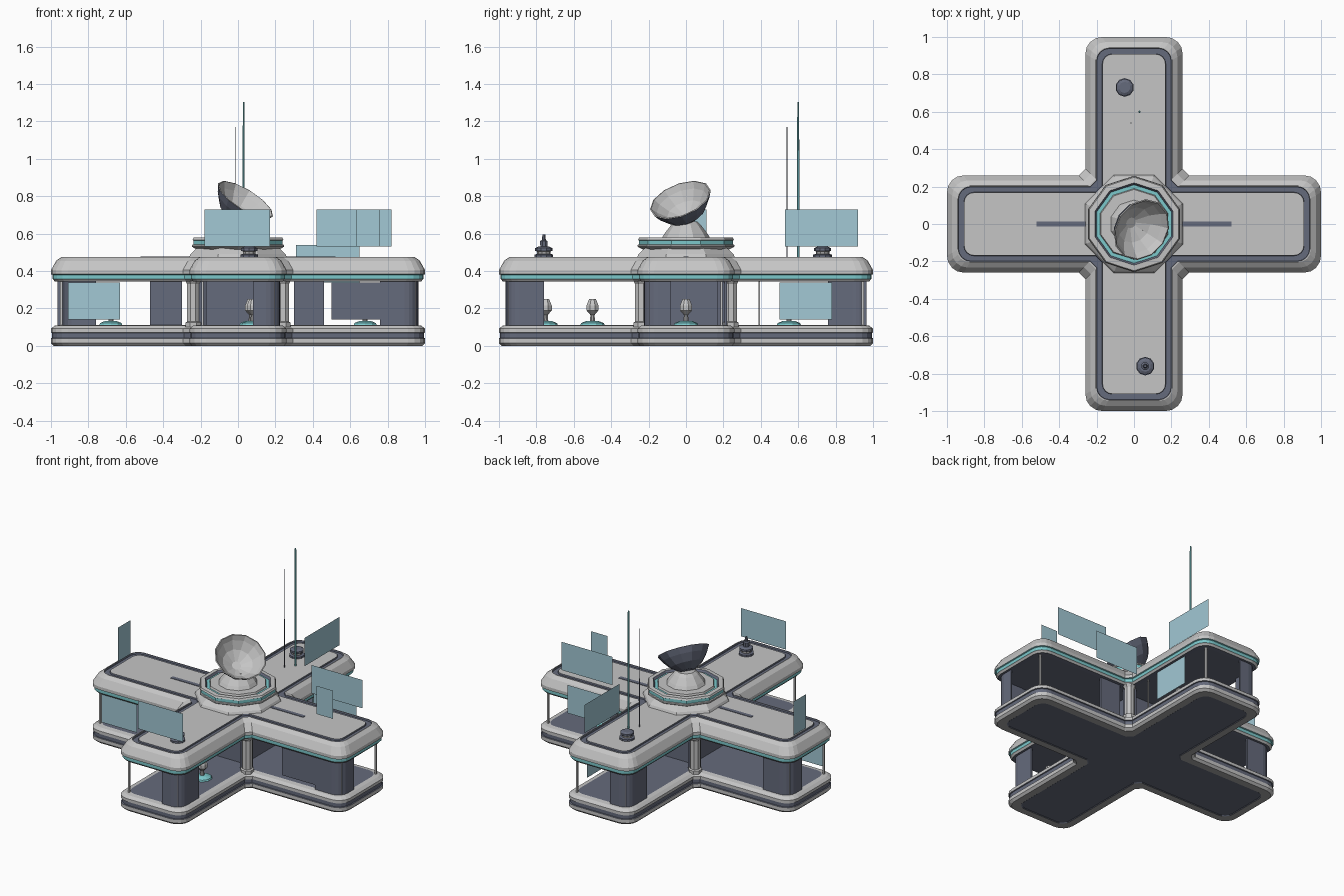
import bpy, bmesh, math
from mathutils import Vector, Matrix

if "Cube" in bpy.data.objects:
    bpy.data.objects.remove(bpy.data.objects["Cube"])

def mat(name, r, g, b):
    m = bpy.data.materials.new(name)
    m.diffuse_color = (r, g, b, 1)
    m.use_nodes = True
    m.node_tree.nodes["Principled BSDF"].inputs["Base Color"].default_value = m.diffuse_color
    return m

LIGHT = mat("light grey", .56, .56, .56)
MID = mat("mid grey", .37, .37, .37)
DARK = mat("dark blue grey", .13, .145, .2)
TEAL = mat("teal trim", .2, .58, .6)
GLASS = mat("hologram blue", .36, .58, .66)

def finish(name, bm, mats, normals=True):
    if normals:
        bmesh.ops.recalc_face_normals(bm, faces=bm.faces)
    me = bpy.data.meshes.new(name)
    bm.to_mesh(me)
    bm.free()
    for m in mats:
        me.materials.append(m)
    ob = bpy.data.objects.new(name, me)
    bpy.context.collection.objects.link(ob)
    return ob

def plus_ring(d, z):
    """Rounded cross outline, inset by d."""
    w, L, r, c = .26 - d, 1 - d, .09 - d * .4, .035
    arm = [(w + c, -w)]
    for cy, a0 in ((-w + r, -90), (w - r, 0)):
        for i in range(5):
            a = math.radians(a0 + 22.5 * i)
            arm.append((L - r + r * math.cos(a), cy + r * math.sin(a)))
    arm.append((w + c, w))
    return [Matrix.Rotation(k * math.pi / 2, 3, 'Z') @ Vector((x, y, z))
            for k in range(4) for x, y in arm]

def circle_ring(r, z, n, a0=0):
    return [Vector((r * math.cos(a0 + i * math.tau / n),
                    r * math.sin(a0 + i * math.tau / n), z)) for i in range(n)]

def loft(name, rings, mats, seg, caps=(0, 0), matrix=None):
    """Skin rings; seg gives the material index of each band."""
    bm = bmesh.new()
    vs = [[bm.verts.new(p) for p in ring] for ring in rings]
    n = len(rings[0])
    for k in range(len(rings) - 1):
        for i in range(n):
            j = (i + 1) % n
            f = bm.faces.new((vs[k][i], vs[k][j], vs[k + 1][j], vs[k + 1][i]))
            f.material_index = seg[k]
    for ring, c in ((vs[0][::-1], caps[0]), (vs[-1], caps[1])):
        bm.faces.new(ring).material_index = c
    if matrix:
        bm.transform(matrix)
    return finish(name, bm, mats)

def box(name, x0, x1, y0, y1, z0, z1, m):
    bm = bmesh.new()
    bmesh.ops.create_cube(bm, size=1)
    bm.transform(Matrix.Translation(((x0 + x1) / 2, (y0 + y1) / 2, (z0 + z1) / 2))
                 @ Matrix.Diagonal((x1 - x0, y1 - y0, z1 - z0, 1)))
    return finish(name, bm, [m])

def lathe(name, x, y, prof, n, mats, seg):
    return loft(name, [circle_ring(r, z, n, math.pi / n) for r, z in prof], mats, seg,
                (seg[0], seg[-1]), Matrix.Translation((x, y, 0)))

def sheet(name, pts, m):
    bm = bmesh.new()
    bm.faces.new([bm.verts.new(p) for p in pts])
    return finish(name, bm, [m], False)

# cross-shaped base with dark stripe, dark underside
loft("base", [plus_ring(d, z) for d, z in
              ((.07, .004), (.065, 0), (.015, 0), (0, .015), (0, .04), (.006, .043),
               (.006, .068), (0, .071), (0, .092), (.02, .108), (.05, .112))],
     [LIGHT, DARK, MID], [1, 2, 0, 0, 1, 1, 1, 0, 0, 0], (1, 1))

# cross-shaped roof with teal trim and dark gutter
loft("roof", [plus_ring(d, z) for d, z in
              ((.05, .343), (.02, .345), (.012, .355), (.008, .358), (.008, .38), (0, .383),
               (0, .405), (.028, .455), (.055, .475), (.06, .475), (.062, .464),
               (.09, .464), (.092, .474))],
     [LIGHT, DARK, TEAL], [1, 0, 0, 2, 2, 0, 0, 0, 0, 1, 1, 1], (1, 0))

# roof ridge strips
for s in (-1, 1):
    box("roof_ridge_strip", min(s * .24, s * .52), max(s * .24, s * .52),
        -.014, .014, .47, .477, DARK)

# curved corner walls: one on each arm, in two facing quadrants
def corner_wall(name, matrix):
    L, w, r, t = .965, .225, .075, .012
    def path(o):
        p = [(.76, -w + o)]
        for i in range(6):
            a = math.radians(-90 + 18 * i)
            p.append((L - r + (r - o) * math.cos(a), -w + r + (r - o) * math.sin(a)))
        return p + [(L - o, -.08)]
    outline = path(0) + path(t)[::-1]
    loft(name, [[Vector((x, y, z)) for x, y in outline] for z in (.11, .347)],
         [DARK], [0], (0, 0), matrix)

swap = Matrix(((0, -1, 0, 0), (-1, 0, 0, 0), (0, 0, 1, 0), (0, 0, 0, 1)))
half = Matrix.Rotation(math.pi, 4, 'Z')
for h in (Matrix.Identity(4), half):
    corner_wall("corner_wall", h)
    corner_wall("corner_wall", h @ swap)

# inner side walls, core and centre pillars
box("right_inner_wall", .3, .46, .205, .22, .11, .347, DARK)
box("left_inner_wall", -.47, -.3, -.22, -.205, .11, .347, DARK)
box("right_screen_wall", .5, .85, -.222, -.212, .14, .34, DARK)
box("core", -.17, .17, -.17, .17, .11, .347, DARK)
for sx in (-1, 1):
    for sy in (-1, 1):
        lathe("centre_pillar", sx * .24, sy * .24,
              ((.045, .1), (.045, .125), (.034, .13), (.034, .33), (.045, .347)), 8,
              [LIGHT, DARK], [0, 0, 0, 0])
        box("pillar_inset", sx * .222 - .03, sx * .222 + .03, sy * .222 - .03,
            sy * .222 + .03, .12, .345, DARK)

# thin window posts near the arm ends
for k in range(4):
    for s in (-1, 1):
        p = Matrix.Rotation(k * math.pi / 2, 3, 'Z') @ Vector((.945, s * .19, 0))
        box("window_post", p.x - .006, p.x + .006, p.y - .006, p.y + .006, .11, .347, LIGHT)
box("window_post", .205, .213, .388, .396, .11, .347, LIGHT)

# stools and consoles on teal floor pads
for x, y in ((.07, -.5), (.08, -.75), (.68, 0), (-.68, 0), (.08, .55)):
    lathe("floor_pad", x, y, ((.065, .111), (.06, .122), (.03, .134)), 10, [TEAL], [0, 0])
    lathe("console", x, y, ((.015, .13), (.012, .165), (.035, .19), (.035, .215), (.02, .25)),
          8, [MID, LIGHT], [0, 0, 1, 1])

# central turret: octagonal collar and banded ring
lathe("turret_collar", 0, 0, ((.285, .47), (.275, .49), (.235, .525)), 8, [LIGHT], [0, 0])
loft("turret_ring", [circle_ring(r, z, 10, math.pi / 10) for r, z in
     ((.2, .5), (.25, .525), (.258, .53), (.258, .54), (.25, .542), (.25, .563), (.256, .566),
      (.25, .578), (.22, .58), (.21, .565), (.19, .565), (.185, .578))],
     [LIGHT, TEAL, DARK], [0, 0, 0, 0, 1, 0, 0, 0, 2, 1, 0], (0, 0))

# dish pedestal and tilted bowl
lathe("dish_pedestal", 0, 0, ((.13, .575), (.115, .6), (.08, .645), (.06, .665)), 10,
      [LIGHT], [0, 0, 0])
tilt = Vector((.5, -.32, .8)).to_track_quat('Z', 'Y').to_matrix().to_4x4()
loft("dish", [circle_ring(r, z, 12) for r, z in
              ((.05, -.13), (.11, -.09), (.15, -.04), (.172, 0), (.165, .002), (.144, -.03),
               (.1, -.076), (.03, -.112))],
     [LIGHT, DARK], [1, 1, 1, 0, 0, 0, 0], (1, 0),
     Matrix.Translation((.04, -.03, .78)) @ tilt)

# roof vents
for x, y in ((-.05, .73), (.06, -.76)):
    lathe("roof_vent", x, y, ((.05, .47), (.05, .487), (.036, .492), (.036, .505),
                              (.046, .508), (.046, .522), (.03, .53)), 10,
          [DARK, MID], [0, 0, 1, 1, 0, 0])
lathe("vent_cap", .06, -.76, ((.02, .525), (.022, .56), (.012, .565), (.008, .595)), 8,
      [DARK], [0, 0, 0])

# antennas
lathe("tall_antenna", .03, .6, ((.007, .47), (.006, .9), (.005, 1.305)), 6, [TEAL], [0, 0])
lathe("short_antenna", -.015, .54, ((.003, .47), (.002, 1.17)), 6, [DARK], [0])

# floating screens: along x (x0, x1, y, z0, z1) and along y (y0, y1, x, z0, z1)
for x0, x1, y, z, t in ((-.18, .17, -.86, .53, .73), (.42, .82, .22, .53, .73),
                        (.63, .76, -.02, .53, .73), (.31, .65, .4, .34, .54),
                        (-.91, -.63, -.228, .14, .34)):
    sheet("floating_screen", [(x0, y, z), (x1, y, z), (x1, y, t), (x0, y, t)], GLASS)
for y0, y1, x, z, t in ((.53, .92, .15, .53, .73), (-.03, .11, -.92, .49, .73),
                        (.5, .78, .228, .14, .34)):
    sheet("floating_screen", [(x, y0, z), (x, y1, z), (x, y1, t), (x, y0, t)], GLASS)
